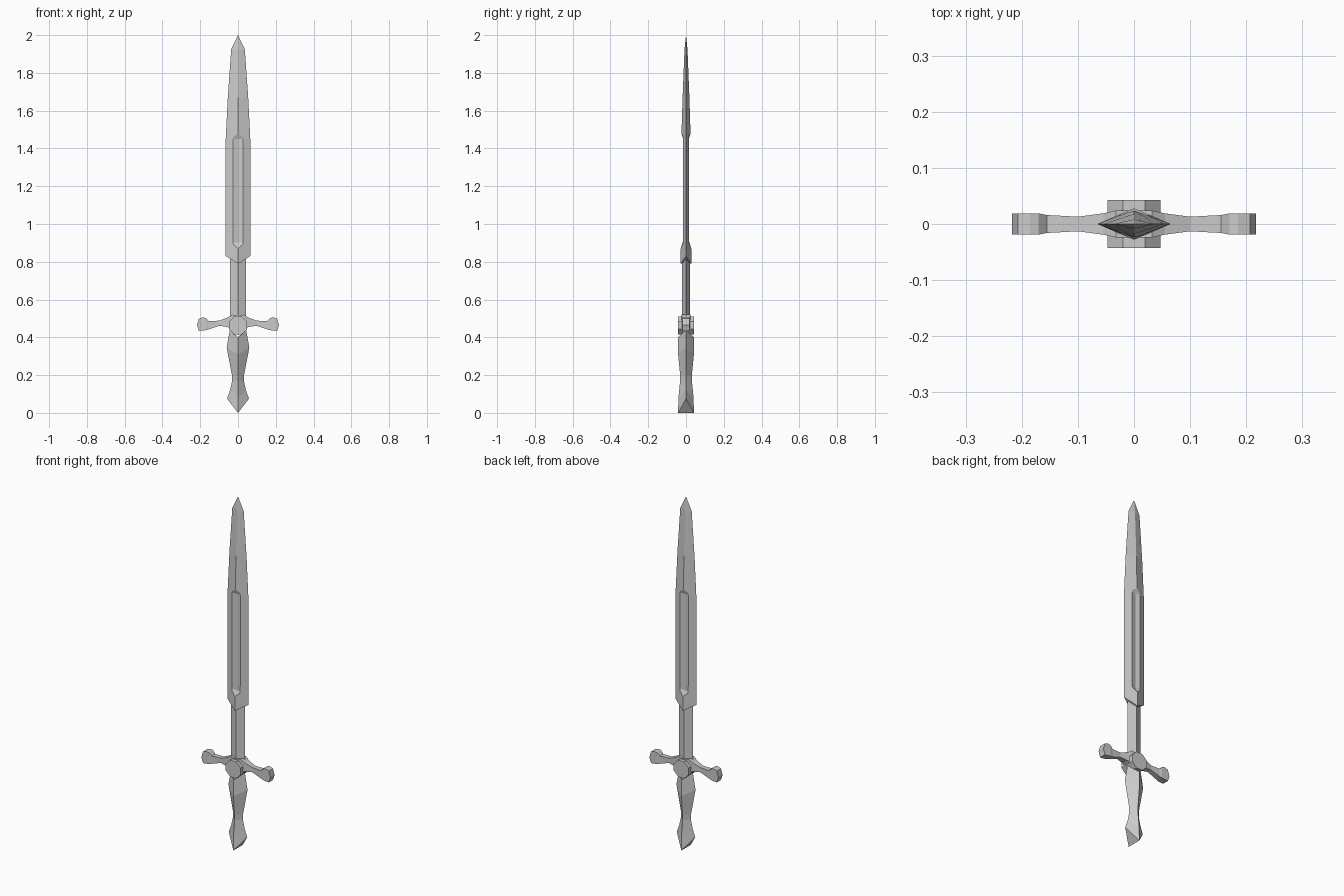
import bpy, bmesh, math

if "Cube" in bpy.data.objects:
    bpy.data.objects.remove(bpy.data.objects["Cube"])


def finish(name, bm):
    bmesh.ops.remove_doubles(bm, verts=bm.verts, dist=0.0005)
    bmesh.ops.recalc_face_normals(bm, faces=bm.faces)
    mesh = bpy.data.meshes.new(name)
    bm.to_mesh(mesh)
    bm.free()
    obj = bpy.data.objects.new(name, mesh)
    bpy.context.collection.objects.link(obj)
    return obj


def loft(name, quarters):
    """Each quarter section runs from the side edge to the front ridge; it is mirrored in x and y."""
    bm = bmesh.new()
    rings = []
    for q in quarters:
        ring = [(x, -y, z) for x, y, z in q]
        ring += [(-x, -y, z) for x, y, z in q[-2::-1]]
        ring += [(-x, y, z) for x, y, z in q[1:]]
        ring += [(x, y, z) for x, y, z in q[-2:0:-1]]
        rings.append([bm.verts.new(p) for p in ring])
    n = len(rings[0])
    for a, b in zip(rings, rings[1:]):
        for i in range(n):
            j = (i + 1) % n
            bm.faces.new((a[i], a[j], b[j], b[i]))
    # caps fold along the front-to-back ridge
    k = n // 4
    for r in (rings[0], rings[-1]):
        bm.faces.new(r[k:3 * k + 1])
        bm.faces.new(r[3 * k:] + r[:k + 1])
    return finish(name, bm)


# Blade with a sunken fuller: edge (x, z), groove side (x, y, z), centre (y, z)
blade_rows = [
    (.065, .83, .026, .017, .806, .028, .79),
    (.065, .86, .026, .017, .895, .028, .87),
    (.065, .90, .026, .017, .905, .010, .90),
    (.065, 1.45, .026, .015, 1.45, .010, 1.45),
    (.064, 1.47, .026, .0145, 1.46, .024, 1.478),
    (.054, 1.67, .022, .011, 1.67, .018, 1.67),
    (.036, 1.925, .014, .005, 1.925, .008, 1.925),
    (0, 2.0, 0, 0, 2.0, 0, 2.0),
]
loft("blade", [[(ex, 0, ez), (mx, my, mz), (0, cy, cz)]
               for ex, ez, mx, my, mz, cy, cz in blade_rows])

# Narrow diamond neck between guard and blade
loft("blade_neck", [[(.043, 0, z), (0, .02, z)] for z in (.44, .83)])

# Grip with flared pommel: edge (x, z), ridge (y, z)
grip_rows = [
    (.058, .075, .042, 0),
    (.042, .12, .040, .08),
    (.032, .165, .031, .17),
    (.032, .20, .031, .20),
    (.060, .345, .042, .31),
    (.043, .44, .042, .40),
]
loft("grip", [[(x, 0, ez), (0, y, cz)] for x, ez, y, cz in grip_rows])

# Crossguard: x, top z, bottom z, half thickness, mirrored from the right arm
guard_rows = [
    (.0, .515, .43, .024),
    (.032, .52, .44, .024),
    (.055, .505, .455, .019),
    (.10, .488, .461, .013),
    (.155, .487, .442, .016),
    (.17, .502, .438, .019),
    (.185, .506, .436, .019),
    (.207, .499, .434, .019),
    (.217, .466, .464, .019),
]
bm = bmesh.new()
sections = [(-x, t, b, y) for x, t, b, y in guard_rows[:0:-1]] + guard_rows
rings = [[bm.verts.new(p) for p in ((x, -y, b), (x, y, b), (x, y, t), (x, -y, t))]
         for x, t, b, y in sections]
for a, b in zip(rings, rings[1:]):
    for i in range(4):
        j = (i + 1) % 4
        bm.faces.new((a[i], a[j], b[j], b[i]))
bm.faces.new(rings[0])
bm.faces.new(rings[-1])
finish("crossguard", bm)

# Octagonal boss through the middle of the guard
bpy.ops.mesh.primitive_cylinder_add(vertices=8, radius=.051, depth=.086,
                                    location=(0, 0, .463),
                                    rotation=(math.pi / 2, math.pi / 8, 0))
bpy.context.object.name = "guard_boss"
